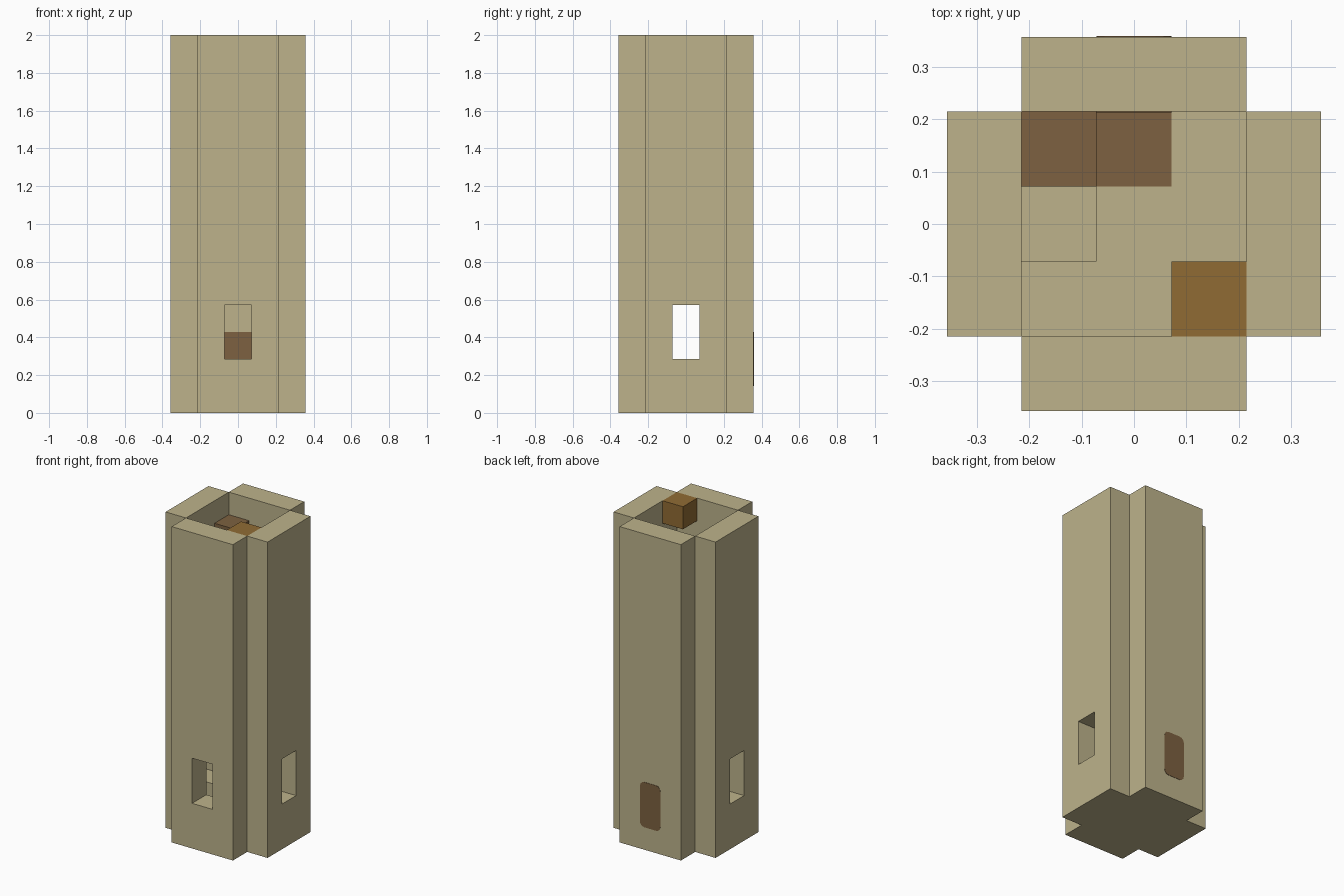
import bpy
import bmesh
from math import radians
from mathutils import Matrix

U = 2 / 14          # one building block
THIN = 0.004        # painted plates

cube = bpy.data.objects.get("Cube")
if cube:
    bpy.data.objects.remove(cube, do_unlink=True)


def material(name, rgb):
    mat = bpy.data.materials.new(name)
    mat.use_nodes = True
    colour = (*rgb, 1)
    mat.diffuse_color = colour
    mat.node_tree.nodes["Principled BSDF"].inputs["Base Color"].default_value = colour
    return mat


sandstone = material("sandstone", (0.51, 0.45, 0.26))
dark_wood = material("dark_wood", (0.205, 0.12, 0.052))
amber_wood = material("amber_wood", (0.28, 0.148, 0.034))


def box(name, size, bottom, mat, round_corners=0):
    """Box with its base centred on `bottom`; may round the edges along y."""
    bm = bmesh.new()
    bmesh.ops.create_cube(bm, size=1)
    bmesh.ops.scale(bm, vec=size, verts=bm.verts)
    if round_corners:
        edges = [e for e in bm.edges
                 if abs(e.verts[0].co.y - e.verts[1].co.y) > size[1] / 2]
        bmesh.ops.bevel(bm, geom=edges, offset=round_corners, segments=3,
                        profile=0.5, affect='EDGES')
    x, y, z = bottom
    bmesh.ops.translate(bm, vec=(x, y, z + size[2] / 2), verts=bm.verts)
    mesh = bpy.data.meshes.new(name)
    bm.to_mesh(mesh)
    bm.free()
    mesh.materials.append(mat)
    obj = bpy.data.objects.new(name, mesh)
    bpy.context.collection.objects.link(obj)
    return obj


def cut_window(wall):
    """Cut a one by two block window through a wall that faces the front."""
    cutter = box("window_cutter", (U, 3 * U, 2 * U), (0, -2 * U, 2 * U), sandstone)
    cutter.hide_render = True
    mod = wall.modifiers.new("window", 'BOOLEAN')
    mod.operation = 'DIFFERENCE'
    mod.solver = 'EXACT'
    mod.object = cutter
    bpy.context.view_layer.objects.active = wall
    bpy.ops.object.modifier_apply(modifier=mod.name)
    bpy.data.objects.remove(cutter, do_unlink=True)


# Four outer walls, each turned into place; all but the back have a window
for name, angle in (("front_wall", 0), ("right_wall", -90),
                    ("left_wall", 90), ("back_wall", 180)):
    wall = box(name, (3 * U, U, 14 * U), (0, -2 * U, 0), sandstone)
    if name != "back_wall":
        cut_window(wall)
    wall.data.transform(Matrix.Rotation(radians(angle), 4, 'Z'))

# Floor and a low step under the side window
box("floor", (3 * U, 3 * U, U), (0, 0, 0), sandstone)
box("low_step", (U, U, U), (-U, 0, U), sandstone)

# Door painted on both sides of the back wall, with a mat inside
box("door_outside", (U, THIN, 2 * U), (0, 2.5 * U, U), dark_wood, 0.03)
box("door_inside", (U, THIN, 2 * U), (0, 1.5 * U, U), dark_wood)
box("door_mat", (U, U, THIN), (0, U, U - THIN / 2), dark_wood)

# Blocks near the top of the shaft
box("upper_block", (U, U, U), (-U, U, 12 * U), dark_wood)
box("top_block", (U, U, U), (U, -U, 13 * U), amber_wood)
